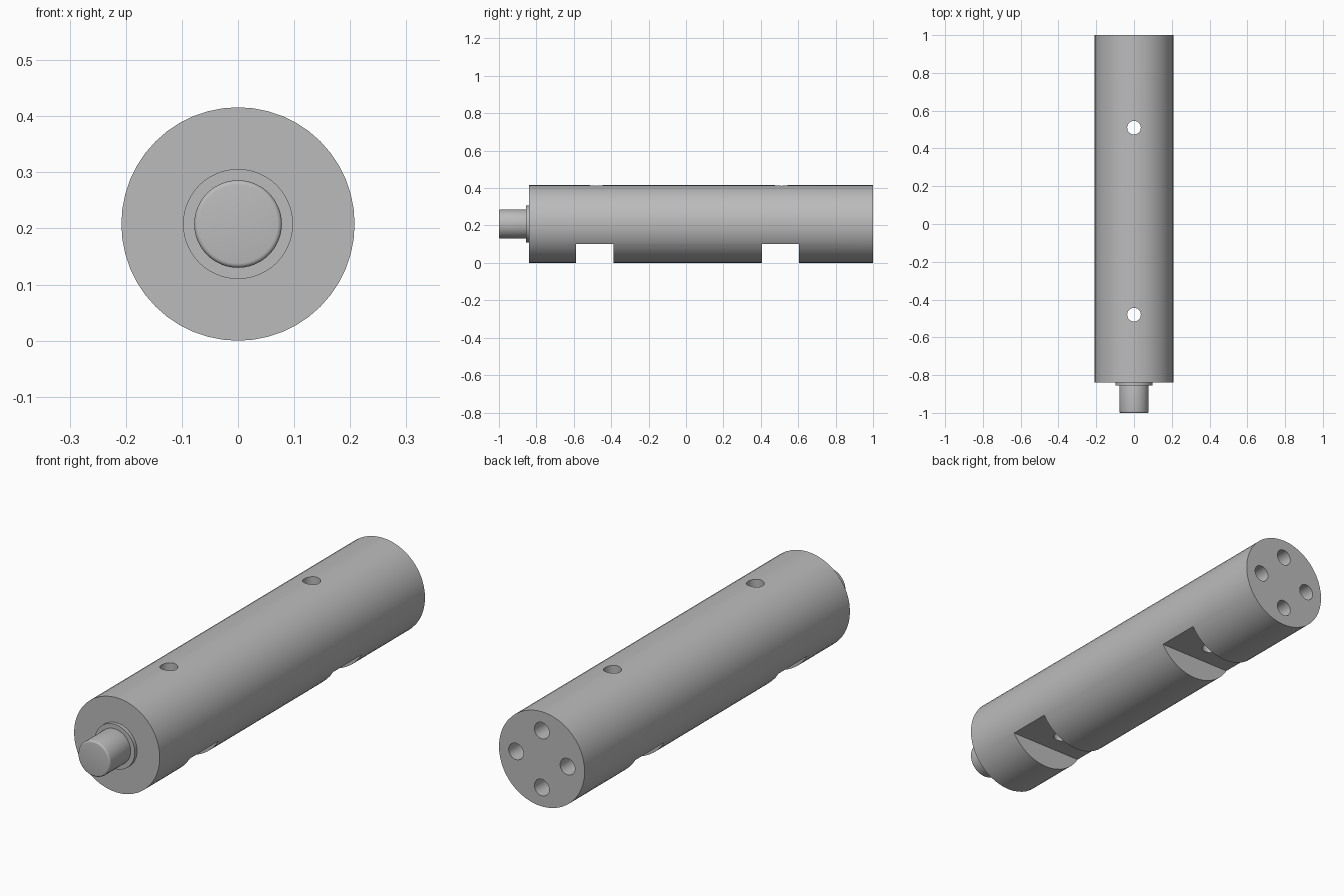
import bpy
import math

if "Cube" in bpy.data.objects:
    bpy.data.objects.remove(bpy.data.objects["Cube"])

RADIUS = 0.208
AXIS_Z = 0.208
FRONT = -0.84    # front face of the body
HOLE = 0.036     # radius of every drilled hole

steel = bpy.data.materials.new("grey steel")
steel.use_nodes = True
grey = (0.5, 0.5, 0.5, 1)
steel.diffuse_color = grey
steel.node_tree.nodes["Principled BSDF"].inputs["Base Color"].default_value = grey


def rod_y(name, radius, y0, y1, x=0, z=AXIS_Z, sides=48):
    """Cylinder lying along y between two stations."""
    bpy.ops.mesh.primitive_cylinder_add(
        vertices=sides, radius=radius, depth=y1 - y0,
        location=(x, (y0 + y1) / 2, z), rotation=(math.pi / 2, 0, 0))
    obj = bpy.context.object
    obj.name = name
    obj.data.materials.append(steel)
    return obj


def apply_modifier(obj, mod):
    bpy.context.view_layer.objects.active = obj
    bpy.ops.object.modifier_apply(modifier=mod.name)


def cut(obj, cutter):
    mod = obj.modifiers.new("cut", 'BOOLEAN')
    mod.operation = 'DIFFERENCE'
    mod.solver = 'EXACT'
    mod.object = cutter
    apply_modifier(obj, mod)
    bpy.data.objects.remove(cutter)


def smooth(obj):
    bpy.ops.object.select_all(action='DESELECT')
    obj.select_set(True)
    bpy.context.view_layer.objects.active = obj
    bpy.ops.object.shade_smooth_by_angle(angle=math.radians(30))


# Main body
body = rod_y("body", RADIUS, FRONT, 1)

# Flat notches across the underside, each with a vertical through hole
for notch_y, hole_y in ((-0.488, -0.48), (0.505, 0.51)):
    bpy.ops.mesh.primitive_cube_add(size=1, location=(0, notch_y, 0))
    notch = bpy.context.object
    notch.scale = (1, 0.2, 0.2)
    cut(body, notch)
    bpy.ops.mesh.primitive_cylinder_add(
        vertices=32, radius=HOLE, depth=1, location=(0, hole_y, AXIS_Z))
    cut(body, bpy.context.object)

# Ring of four blind holes in the back face
for i in range(4):
    a = i * math.pi / 2
    cut(body, rod_y("drill", HOLE, 0.8, 1.1, 0.125 * math.cos(a),
                    AXIS_Z + 0.125 * math.sin(a), 32))
smooth(body)

# Collar and pin on the front face
collar = rod_y("collar", 0.098, FRONT - 0.016, FRONT)
smooth(collar)

pin = rod_y("pin", 0.078, -1, FRONT)
bpy.ops.object.transform_apply(location=True, rotation=True, scale=True)
rounding = pin.modifiers.new("rounded end", 'BEVEL')
rounding.width = 0.008
rounding.segments = 4
rounding.limit_method = 'ANGLE'
apply_modifier(pin, rounding)
smooth(pin)
